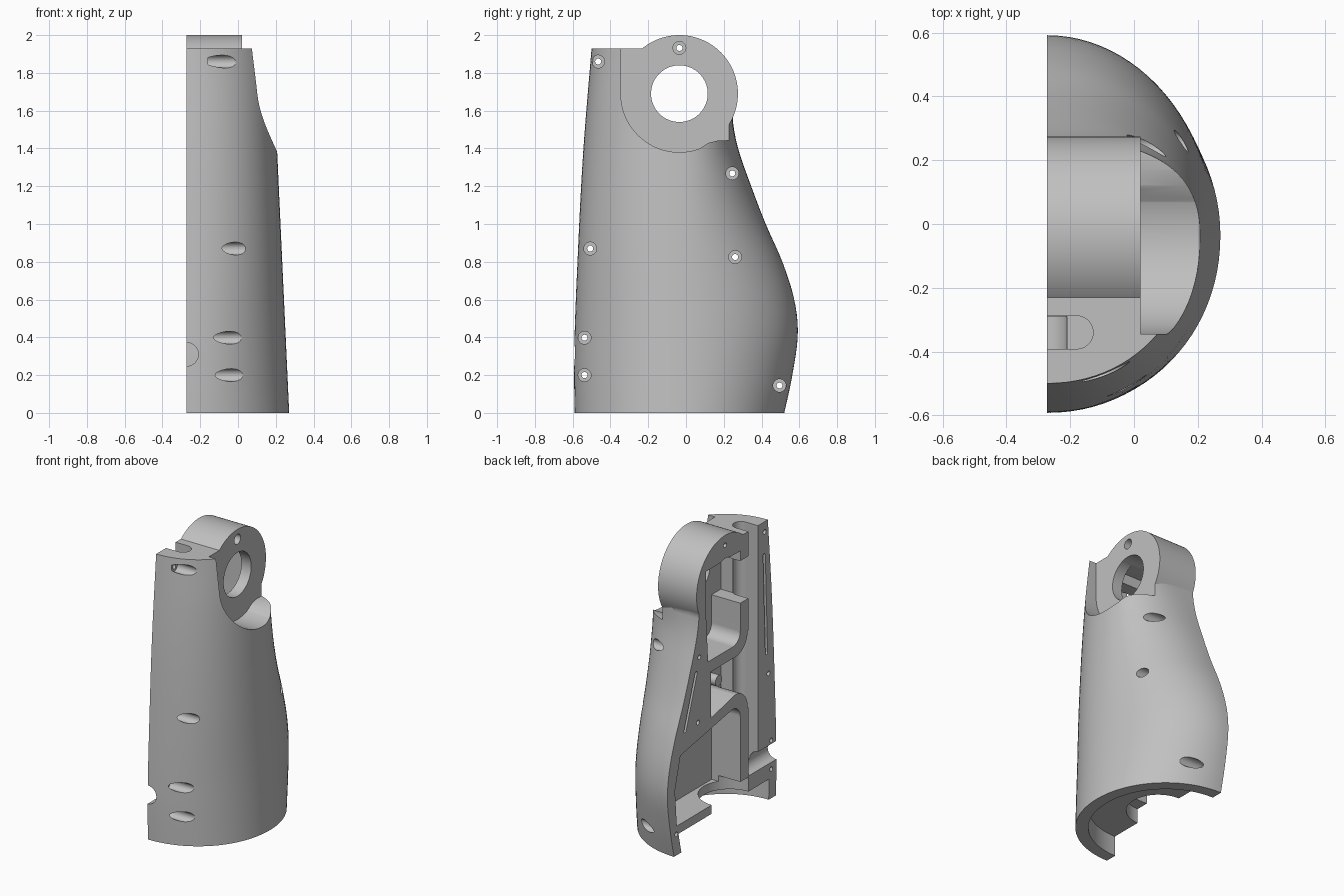
import bpy
import bmesh
import math

if "Cube" in bpy.data.objects:
    bpy.data.objects.remove(bpy.data.objects["Cube"], do_unlink=True)

grey = bpy.data.materials.new("plain grey")
grey.use_nodes = True
grey.diffuse_color = (0.53, 0.53, 0.53, 1)
grey.node_tree.nodes["Principled BSDF"].inputs["Base Color"].default_value = (0.53, 0.53, 0.53, 1)

SPLIT, MID = -0.273, -0.035      # parting plane x, widest y
HEAD_Z, FACE_X = 1.69, 0.02      # bearing head centre and its flat outer face
TOP = 1.93
BACK = [(-0.2, 0.47), (0, 0.52), (0.2, 0.563), (0.42, 0.592), (0.6, 0.573), (0.8, 0.51),
        (1.0, 0.422), (1.2, 0.345), (1.4, 0.276), (1.55, 0.248), (1.7, 0.25), (1.82, 0.21), (1.93, 0.1)]
FRONT = [(-0.2, -0.585), (0.3, -0.592), (0.9, -0.57), (1.4, -0.543), (1.93, -0.5)]
# Squareness of the rear and front halves of the section
SQUARE_BACK = [(-0.2, 2), (0.7, 2), (1.0, 2.05), (1.25, 2.2), (1.44, 2.55), (1.6, 3.5), (1.93, 3.5)]
SQUARE_FRONT = [(-0.2, 2.06), (0.4, 2.06), (0.9, 2.18), (1.6, 2.2), (1.93, 2.07)]


def spline(points, z):
    """Smooth value through (z, value) points."""
    i = max(k for k in range(len(points) - 1) if points[k][0] <= z or k == 0)
    (z0, a), (z1, b) = points[i], points[i + 1]

    def slope(k):
        lo, hi = max(k - 1, 0), min(k + 1, len(points) - 1)
        return (points[hi][1] - points[lo][1]) / (points[hi][0] - points[lo][0])
    h = z1 - z0
    t = (z - z0) / h
    return ((2*t**3 - 3*t**2 + 1) * a + (t**3 - 2*t**2 + t) * h * slope(i)
            + (3*t**2 - 2*t**3) * b + (t**3 - t**2) * h * slope(i + 1))


def make(name, bm):
    bmesh.ops.recalc_face_normals(bm, faces=bm.faces)
    mesh = bpy.data.meshes.new(name)
    bm.to_mesh(mesh)
    bm.free()
    ob = bpy.data.objects.new(name, mesh)
    mesh.materials.append(grey)
    bpy.context.collection.objects.link(ob)
    return ob


def loft(name, z0, z1, inset=0.0, base=SPLIT, rows=44, steps=48):
    """Half-oval body between two heights, shrunk by inset."""
    bm = bmesh.new()
    rings = []
    for r in range(rows + 1):
        z = z0 + (z1 - z0) * r / rows
        width = 0.544 - 0.046 * z - inset
        back = spline(BACK, z) - MID - inset
        front = MID - spline(FRONT, z) - inset
        pts = []
        for s in range(steps + 1):
            a = math.pi * (s / steps - 0.5)
            power = 2 / spline(SQUARE_BACK if a > 0 else SQUARE_FRONT, z)
            depth = back if a > 0 else -front
            pts.append((SPLIT + width * max(math.cos(a), 0) ** power,
                        MID + depth * abs(math.sin(a)) ** power))
        if base < SPLIT:
            pts = [(base, pts[0][1])] + pts + [(base, pts[-1][1])]
        rings.append([bm.verts.new((x, y, z)) for x, y in pts])
    n = len(rings[0])
    for lo, hi in zip(rings, rings[1:]):
        for k in range(n):
            bm.faces.new((lo[k], lo[(k + 1) % n], hi[(k + 1) % n], hi[k]))
    bm.faces.new(rings[0])
    bm.faces.new(rings[-1])
    return make(name, bm)


def prism(name, outline, a, b, axis="x"):
    """Extrude a flat outline along an axis: (y,z) for x, (x,z) for y, (x,y) for z."""
    place = {"x": lambda p, d: (d, p[0], p[1]),
             "y": lambda p, d: (p[0], d, p[1]),
             "z": lambda p, d: (p[0], p[1], d)}[axis]
    bm = bmesh.new()
    ends = [[bm.verts.new(place(p, d)) for p in outline] for d in (a, b)]
    n = len(outline)
    for k in range(n):
        bm.faces.new((ends[0][k], ends[0][(k + 1) % n], ends[1][(k + 1) % n], ends[1][k]))
    bm.faces.new(ends[0])
    bm.faces.new(ends[1])
    return make(name, bm)


def arc(c, r, a0=0, a1=360, n=64):
    closed = a1 - a0 == 360
    angles = [math.radians(a0 + (a1 - a0) * k / n) for k in range(n if closed else n + 1)]
    return [(c[0] + r * math.cos(a), c[1] + r * math.sin(a)) for a in angles]


def boolean(target, other, operation="DIFFERENCE"):
    mod = target.modifiers.new("cut", "BOOLEAN")
    mod.operation, mod.object, mod.solver = operation, other, "EXACT"
    bpy.context.view_layer.objects.active = target
    bpy.ops.object.modifier_apply(modifier=mod.name)
    bpy.data.objects.remove(other, do_unlink=True)


def slot(p, q, r):
    """Round-ended slot outline between two points."""
    a = math.degrees(math.atan2(q[1] - p[1], q[0] - p[0]))
    return arc(q, r, a - 90, a + 90, 12) + arc(p, r, a + 90, a + 270, 12)


# Outer body, outside pocket, then bearing head
shell = loft("limb_half_shell", 0, TOP)
pocket = ([(-0.345, 2.2)] + arc((MID, HEAD_Z), 0.31, 180, 290, 40)
          + [(0.12, 1.43), (0.17, 1.442), (0.8, 1.442), (0.8, 2.2)])
boolean(shell, prism("pocket", pocket, FACE_X, 1))
boolean(shell, prism("head", arc((MID, HEAD_Z), 0.31, n=96), SPLIT, FACE_X), "UNION")

# Flat-backed inner chambers, leaving the ribs between them
chambers = [
    # lower chamber
    [(0.49, 0.2), (0.51, 0.45), (0.45, 0.67), (-0.11, 0.77)]
    + arc((-0.12, 0.69), 0.08, 90, 180, 10) + [(-0.2, 0.2)],
    # middle chamber, open to the front channel
    [(-0.3, 0.72), (-0.28, 0.72)] + arc((-0.15, 0.73), 0.13, 175, 85, 10) + [(0.12, 0.8), (0.12, 1.12)]
    + arc((-0.15, 1.25), 0.13, 270, 180, 10) + [(-0.3, 1.25)],
    # upper box and head interior
    [(0.15, 1.2)] + arc((-0.12, 1.28), 0.08, 270, 180, 10) + [(-0.2, 1.47), (-0.3, 1.47),
     (-0.3, 1.76), (-0.2, 1.76), (-0.2, 1.83), (0.17, 1.83), (0.17, 1.5)],
]
for outline in chambers:
    boolean(shell, prism("chamber", outline, -0.5, -0.055))

# Round-ended front channel running up through the top plate
boolean(shell, prism("front_channel", slot((-0.5, -0.34), (-0.18, -0.34), 0.052), 0.31, 2.2, "z"))

# Bearing hole, open base recess and floor cut-out
boolean(shell, prism("bearing", arc((MID, HEAD_Z), 0.15), -0.5, 0.5))
boolean(shell, loft("base_recess", -0.1, 0.14, 0.08, SPLIT - 0.1, 6))
boolean(shell, prism("floor_hole", arc((SPLIT, -0.09), 0.2), 0.1, 0.24, "z"))

# Cable hole through the front wall and alignment grooves in the parting face
boolean(shell, prism("cable_hole", arc((SPLIT, 0.31), 0.063, n=40), -0.8, -0.29, "y"))
for p, q in (((-0.485, 1.02), (-0.46, 1.7)), ((0.40, 0.82), (0.28, 1.17))):
    boolean(shell, prism("groove", slot(p, q, 0.012), SPLIT - 0.1, SPLIT + 0.05))

# Inner stud
boolean(shell, prism("stud", arc((-0.17, 0.91), 0.037, n=32), -0.13, 0), "UNION")

# Counterbored screw holes: y, z
screws = [(-0.465, 1.86), (MID, 1.932), (-0.507, 0.87), (0.245, 1.268),
          (0.26, 0.825), (-0.537, 0.398), (-0.537, 0.2), (0.495, 0.145)]
for y, z in screws:
    boolean(shell, prism("counterbore", arc((y, z), 0.034, n=28), -0.16, 0.6))
    boolean(shell, prism("bore", arc((y, z), 0.016, n=20), -0.5, 0.6))

bpy.ops.object.select_all(action="DESELECT")
shell.select_set(True)
bpy.context.view_layer.objects.active = shell
bpy.ops.object.shade_smooth_by_angle(angle=math.radians(28))

# Keep the large flat faces evenly shaded
flat = shell.modifiers.new("even_shading", "WEIGHTED_NORMAL")
flat.keep_sharp = True
